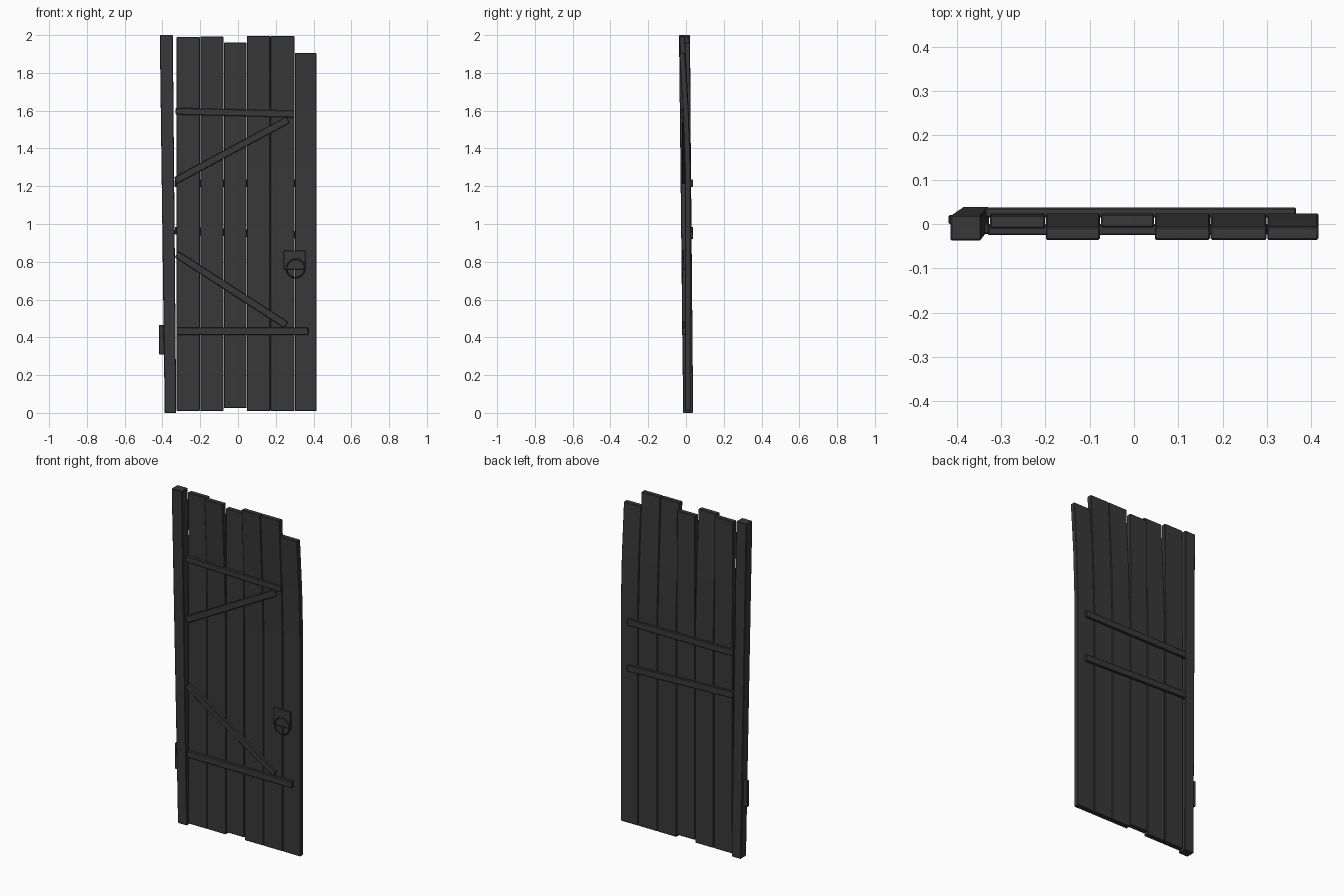
import bpy, bmesh, math
from mathutils import Vector

if "Cube" in bpy.data.objects:
    bpy.data.objects.remove(bpy.data.objects["Cube"])

mat = bpy.data.materials.new("dark_wood")
mat.diffuse_color = (0.04, 0.04, 0.04, 1)
mat.use_nodes = True
mat.node_tree.nodes["Principled BSDF"].inputs["Base Color"].default_value = mat.diffuse_color


def loft(name, sections, bevel=0.003):
    """Rectangular sections (x0, x1, y0, y1, z) joined from bottom to top."""
    bm = bmesh.new()
    rings = [[bm.verts.new(p) for p in ((x0, y0, z), (x1, y0, z), (x1, y1, z), (x0, y1, z))]
             for x0, x1, y0, y1, z in sections]
    bm.faces.new(rings[0][::-1])
    bm.faces.new(rings[-1])
    for a, b in zip(rings, rings[1:]):
        for i in range(4):
            j = (i + 1) % 4
            bm.faces.new((a[i], a[j], b[j], b[i]))
    me = bpy.data.meshes.new(name)
    bm.to_mesh(me)
    bm.free()
    ob = bpy.data.objects.new(name, me)
    bpy.context.collection.objects.link(ob)
    me.materials.append(mat)
    if bevel:
        mod = ob.modifiers.new("worn_edges", 'BEVEL')
        mod.width = bevel
        mod.segments = 1
        mod.limit_method = 'ANGLE'
    return ob


def bar(name, a, b, height, y0, y1):
    """Flat batten between two (x, z) points."""
    a, b = Vector(a), Vector(b)
    d = b - a
    h = d.length / 2
    ob = loft(name, [(-h, h, y0, y1, -height / 2), (-h, h, y0, y1, height / 2)])
    m = (a + b) / 2
    ob.location = (m.x, 0, m.y)
    ob.rotation_euler = (0, -math.atan2(d.y, d.x), 0)
    return ob


# Leaning hinge post
loft("hinge_post", [(-0.388, -0.327, -0.015, 0.038, 0), (-0.414, -0.345, -0.037, 0.02, 2)])

# Planks: left, right, bottom, top, how far the top warps forward
planks = [(-0.325, -0.201, 0.01, 1.99, 0.004), (-0.199, -0.077, 0.01, 1.993, 0.03),
          (-0.075, 0.045, 0.025, 1.96, 0.002), (0.047, 0.171, 0.01, 1.995, 0.03),
          (0.173, 0.299, 0.01, 1.995, 0.03), (0.301, 0.416, 0.01, 1.905, 0.03)]
for i, (x0, x1, zb, zt, warp) in enumerate(planks):
    sections = []
    for z, k in ((zb, 0), (1.3, 0), (1.6, 0.33), (zt, 1)):
        sections.append((x0, x1, -0.006 - warp * k, 0.024 - warp * k, z))
    loft(f"plank_{i + 1}", sections)

# Front battens and diagonal braces
bar("front_batten_upper", (-0.33, 1.597), (0.30, 1.582), 0.036, -0.025, 0.0)
bar("front_batten_lower", (-0.325, 0.432), (0.372, 0.432), 0.04, -0.022, 0.0)
bar("brace_upper", (-0.33, 1.23), (0.265, 1.552), 0.038, -0.022, 0.0)
bar("brace_lower", (-0.325, 0.84), (0.255, 0.465), 0.038, -0.022, 0.0)

# Back battens
bar("back_batten_upper", (-0.335, 1.215), (0.365, 1.215), 0.04, 0.015, 0.037)
bar("back_batten_lower", (-0.335, 0.965), (0.365, 0.94), 0.04, 0.015, 0.037)

# Latch plate, pull ring and hinge block
loft("latch_plate", [(0.242, 0.358, -0.016, 0, 0.76), (0.242, 0.358, -0.016, 0, 0.86)], 0.002)
bpy.ops.mesh.primitive_torus_add(major_radius=0.049, minor_radius=0.004, major_segments=20,
                                 minor_segments=6, location=(0.305, -0.02, 0.765),
                                 rotation=(math.pi / 2, 0, 0))
ring = bpy.context.object
ring.name = "pull_ring"
ring.data.materials.append(mat)
loft("hinge_block", [(-0.418, -0.37, 0.0, 0.02, 0.31), (-0.418, -0.37, 0.0, 0.02, 0.465)], 0.002)
